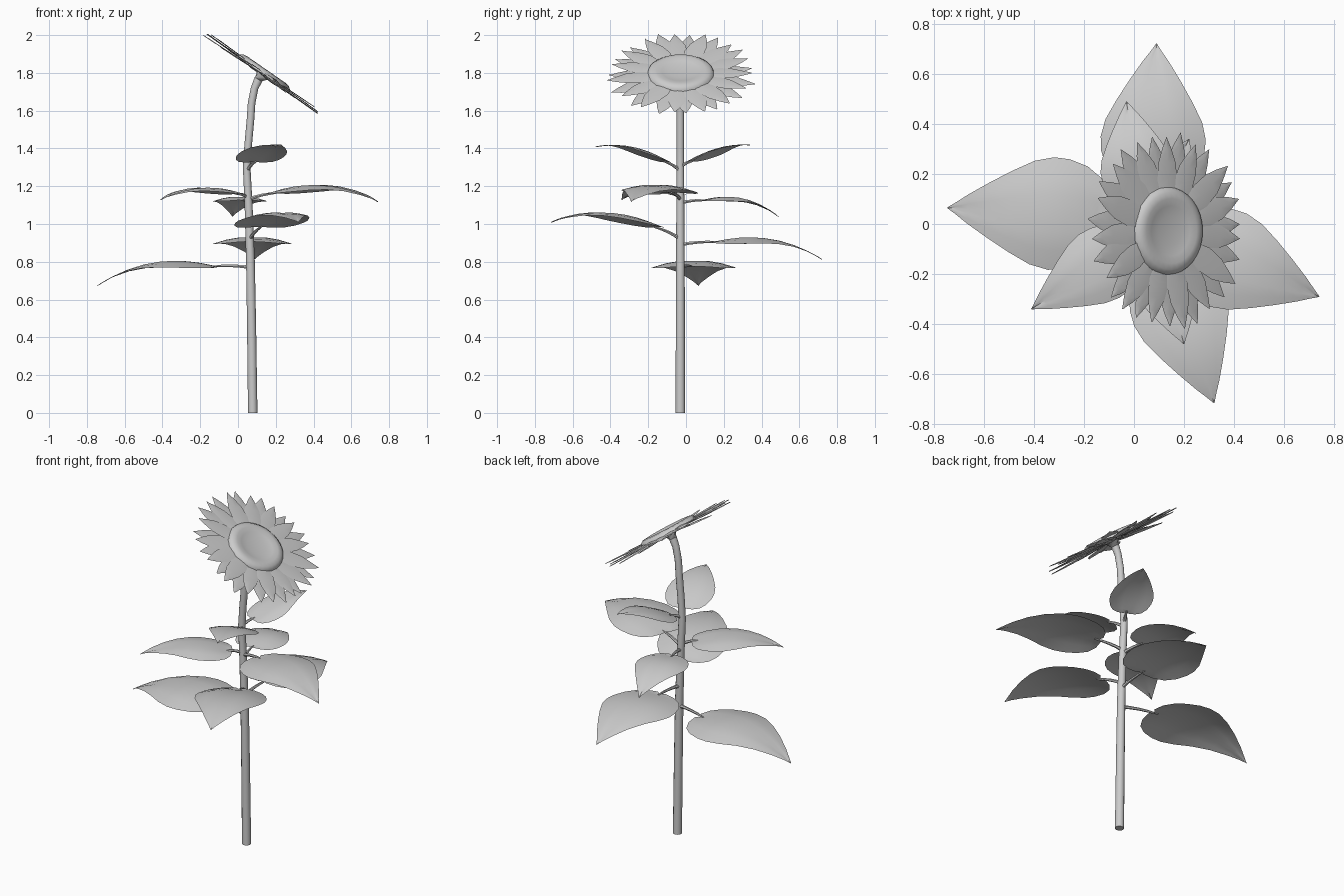
import bpy, math, random
from mathutils import Vector

if "Cube" in bpy.data.objects:
    bpy.data.objects.remove(bpy.data.objects["Cube"])

random.seed(4)


def add_mesh(name, verts, faces, angle=40):
    me = bpy.data.meshes.new(name)
    me.from_pydata([tuple(v) for v in verts], [], faces)
    me.update()
    ob = bpy.data.objects.new(name, me)
    bpy.context.collection.objects.link(ob)
    bpy.ops.object.select_all(action='DESELECT')
    ob.select_set(True)
    bpy.context.view_layer.objects.active = ob
    bpy.ops.object.shade_smooth_by_angle(angle=math.radians(angle))
    return ob


def tube(name, pts, radii, sides=10):
    # sweep a ring along points, capped at both ends
    pts = [Vector(p) for p in pts]
    verts, faces = [], []
    for i, p in enumerate(pts):
        d = (pts[min(i + 1, len(pts) - 1)] - pts[max(i - 1, 0)]).normalized()
        ref = Vector((0, 1, 0)) if abs(d.z) > 0.8 else Vector((0, 0, 1))
        a = d.cross(ref).normalized()
        b = d.cross(a)
        for k in range(sides):
            t = 2 * math.pi * k / sides
            verts.append(p + (a * math.cos(t) + b * math.sin(t)) * radii[i])
    for i in range(len(pts) - 1):
        for k in range(sides):
            k2 = (k + 1) % sides
            faces.append((i * sides + k, i * sides + k2, (i + 1) * sides + k2, (i + 1) * sides + k))
    n = (len(pts) - 1) * sides
    faces += [tuple(reversed(range(sides))), tuple(range(n, n + sides))]
    return add_mesh(name, verts, faces)


# Stem, gently curved and flaring under the head
stem = [(0.078, 0), (0.072, 0.45), (0.066, 0.8), (0.056, 1.1), (0.046, 1.3), (0.054, 1.42),
        (0.066, 1.55), (0.072, 1.64), (0.088, 1.72), (0.108, 1.765), (0.128, 1.788)]
tube("stem", [(x, -0.03, z) for x, z in stem],
     [0.025, 0.024, 0.023, 0.021, 0.02, 0.02, 0.02, 0.02, 0.02, 0.023, 0.04], 12)


def stem_x(z):
    for (x0, z0), (x1, z1) in zip(stem, stem[1:]):
        if z <= z1:
            return x0 + (x1 - x0) * (z - z0) / (z1 - z0)


# Leaf outline: position along length, half width
OUTLINE = [(0, 0.12), (0.01, 0.42), (0.05, 0.68), (0.13, 0.87), (0.24, 0.98), (0.34, 1.0),
           (0.46, 0.92), (0.6, 0.72), (0.74, 0.49), (0.87, 0.26), (0.95, 0.1), (1, 0.008)]


def leaf(name, attach_z, base, tip, peak, half):
    base, tip = Vector(base), Vector(tip)
    side = (tip - base).cross(Vector((0, 0, 1))).normalized()
    mid = (peak - 0.36 * base.z - 0.16 * tip.z) / 0.48
    vs = (-1, -0.66, -0.33, 0, 0.33, 0.66, 1)
    verts, faces = [], []
    for u, w in OUTLINE:
        p = base.lerp(tip, u)
        p.z = (1 - u) ** 2 * base.z + 2 * u * (1 - u) * mid + u * u * tip.z
        for v in vs:
            q = p + side * (v * w * half)
            # edges droop, midrib slightly sunk
            q.z -= 0.18 * half * (v * w) ** 2 + (0.004 if v == 0 else 0)
            # heart-shaped lobes at the base
            q -= (tip - base) * (0.03 * abs(v) * (1 - u) ** 8)
            verts.append(q)
    n = len(vs)
    for i in range(len(OUTLINE) - 1):
        for k in range(n - 1):
            faces.append((i * n + k, i * n + k + 1, (i + 1) * n + k + 1, (i + 1) * n + k))
    add_mesh(name, verts, faces)
    # arched leaf stalk
    s = Vector((stem_x(attach_z), -0.03, attach_z))
    c = s.lerp(base, 0.5) + Vector((0, 0, 0.012))
    e = base + (tip - base) * 0.04
    e.z = base.z
    pts = [s * (1 - t) ** 2 + c * 2 * t * (1 - t) + e * t * t for t in (0, 0.25, 0.5, 0.75, 1)]
    tube(name + "_stalk", pts, [0.011, 0.009, 0.008, 0.007, 0.004], 6)


leaf("leaf_left_low", 0.77, (-0.12, 0.03, 0.775), (-0.745, 0.065, 0.675), 0.808, 0.225)
leaf("leaf_back_low", 0.89, (0.07, 0.15, 0.905), (0.09, 0.72, 0.815), 0.932, 0.21)
leaf("leaf_front_low", 0.92, (0.115, -0.15, 0.985), (0.32, -0.715, 1.01), 1.058, 0.195)
leaf("leaf_right", 1.13, (0.19, -0.07, 1.165), (0.74, -0.29, 1.12), 1.21, 0.2)
leaf("leaf_left_high", 1.14, (0.0, -0.08, 1.16), (-0.41, -0.34, 1.13), 1.195, 0.15)
leaf("leaf_back_mid", 1.11, (0.03, 0.09, 1.125), (-0.03, 0.49, 1.04), 1.145, 0.145)
leaf("leaf_front_high", 1.28, (0.09, -0.1, 1.33), (0.2, -0.48, 1.41), 1.4, 0.135)
leaf("leaf_back_high", 1.3, (0.08, 0.03, 1.335), (0.22, 0.34, 1.42), 1.395, 0.12)

# Flower head frame, tilted toward +x
C = Vector((0.135, -0.028, 1.795))
N = Vector((0.57, 0, 0.82)).normalized()
T = Vector((N.z, 0, -N.x))


def head(r, a, h):
    return C + Vector((0, 1, 0)) * (r * math.cos(a)) + T * (r * 0.94 * math.sin(a)) + N * h


# Petals in two staggered rings
COUNT = 15
SHAPE = [(0.06, 0.015), (0.14, 0.035), (0.22, 0.055), (0.29, 0.048), (0.345, 0.026), (0.395, 0.001)]
verts, faces = [], []
for ring in range(2):
    for i in range(COUNT):
        a = 2 * math.pi * (i + ring * 0.5 + random.uniform(-0.08, 0.08)) / COUNT
        length = random.uniform(0.94, 1.03)
        tilt = random.uniform(-0.012, 0.008)
        start = len(verts)
        for r, w in SHAPE:
            for v in (-1, 0, 1):
                h = 0.004 - ring * 0.009 + tilt * r / 0.4 + 0.004 * (v == 0)
                verts.append(head(r * length, a + v * math.atan(w / r), h))
        for k in range(len(SHAPE) - 1):
            for j in (0, 1):
                q = start + k * 3 + j
                faces.append((q, q + 3, q + 4, q + 1))
add_mesh("petals", verts, faces)

# Seed disc: raised rim with a dished middle
SEG = 32
profile = [(0.178, -0.004), (0.172, 0.012), (0.155, 0.024), (0.13, 0.027), (0.1, 0.02), (0.06, 0.014)]
verts = [head(r, 2 * math.pi * k / SEG, h) for r, h in profile for k in range(SEG)]
verts.append(head(0, 0, 0.013))
faces = []
for i in range(len(profile) - 1):
    for k in range(SEG):
        k2 = (k + 1) % SEG
        faces.append((i * SEG + k, i * SEG + k2, (i + 1) * SEG + k2, (i + 1) * SEG + k))
last = (len(profile) - 1) * SEG
faces += [(last + k, last + (k + 1) % SEG, len(verts) - 1) for k in range(SEG)]
disc = add_mesh("seed_disc", verts, faces, 60)

# Make face directions face up for leaves, petals and disc
for ob in bpy.data.objects:
    if "stalk" in ob.name or ob.name == "stem":
        continue
    me = ob.data
    if sum(p.normal.z * p.area for p in me.polygons) < 0:
        me.flip_normals()
